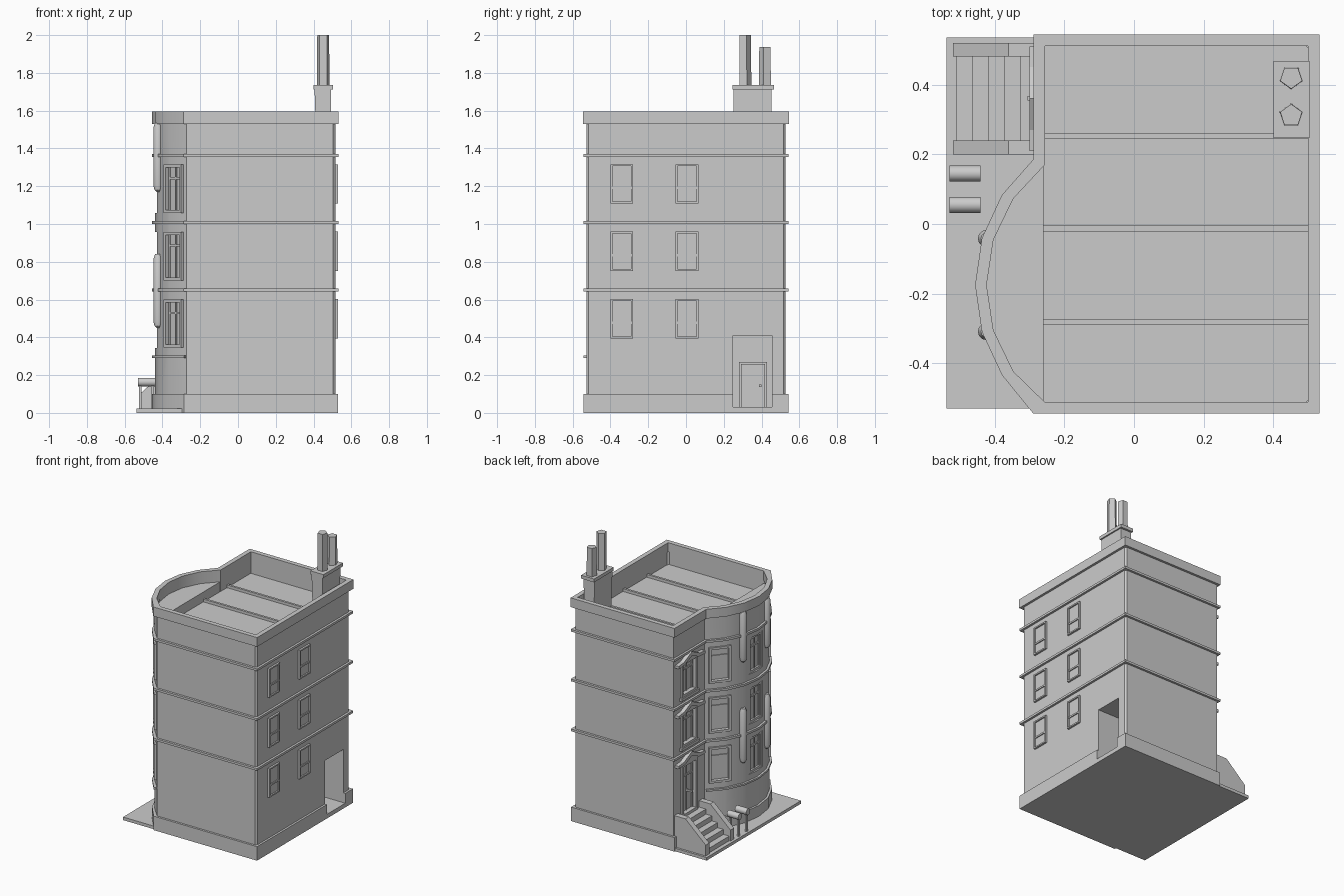
import bpy, bmesh
from math import sin, cos, acos, pi, radians
from mathutils import Matrix, Vector

if "Cube" in bpy.data.objects:
    bpy.data.objects.remove(bpy.data.objects["Cube"])

CX, CY, R = 0.016, -0.175, 0.455          # bay arc centre and wall radius
X0, X1, Y = -0.272, 0.515, 0.527          # wall planes


def finish(name, bm, smooth=False):
    bmesh.ops.recalc_face_normals(bm, faces=bm.faces[:])
    me = bpy.data.meshes.new(name)
    bm.to_mesh(me)
    bm.free()
    ob = bpy.data.objects.new(name, me)
    bpy.context.collection.objects.link(ob)
    if smooth:
        bpy.ops.object.select_all(action='DESELECT')
        ob.select_set(True)
        bpy.context.view_layer.objects.active = ob
        bpy.ops.object.shade_smooth_by_angle(angle=radians(32))
    return ob


def box(bm, lo, hi, mat=Matrix()):
    lo, hi = Vector(lo), Vector(hi)
    m = mat @ Matrix.Translation((lo + hi) / 2) @ Matrix.Diagonal((*(hi - lo), 1))
    bmesh.ops.create_cube(bm, size=1, matrix=m)


def boxes(name, *pairs):
    bm = bmesh.new()
    for lo, hi in pairs:
        box(bm, lo, hi)
    return finish(name, bm)


def prism(name, pts, vec, smooth=False):
    bm = bmesh.new()
    f = bm.faces.new([bm.verts.new(p) for p in pts])
    r = bmesh.ops.extrude_face_region(bm, geom=[f], use_keep_orig=True)
    bmesh.ops.translate(bm, vec=vec, verts=[v for v in r['geom'] if isinstance(v, bmesh.types.BMVert)])
    return finish(name, bm, smooth)


def lathe(name, profile, loc, n, smooth=True, turn=0.0):
    bm = bmesh.new()
    rings = [[bm.verts.new((loc[0] + r * cos(turn + 2 * pi * i / n), loc[1] + r * sin(turn + 2 * pi * i / n), z))
              for i in range(n)] for r, z in profile]
    for a, b in zip(rings, rings[1:]):
        for i in range(n):
            bm.faces.new((a[i], a[(i + 1) % n], b[(i + 1) % n], b[i]))
    bm.faces.new(rings[0])
    bm.faces.new(rings[-1])
    return finish(name, bm, smooth)


def arc(d):
    # six-segment bay curve, offset outward by d
    a = acos((CX - X0 + d) / (R + d))
    pts = [(CX - (R + d) * cos(a * k / 3), CY + (R + d) * sin(a * k / 3)) for k in range(3, -3, -1)]
    return pts + [(X0 - d, -Y - d)]


def outline(d, c=0.0):
    x, y = X1 + d, Y + d
    right = [(x - c, -y), (x, -y + c), (x, y - c), (x - c, y)] if c else [(x, -y), (x, y)]
    return right + [(X0 - d, y)] + arc(d)


def slab(name, pts, z0, z1):
    return prism(name, [(*p, z0) for p in pts], (0, 0, z1 - z0), True)


def ring(name, d_out, d_in, z0, z1, c=0.0):
    bm = bmesh.new()
    loops = [[bm.verts.new((*p, z)) for p in outline(d, c)]
             for d, z in ((d_out, z0), (d_out, z1), (d_in, z1), (d_in, z0))]
    n = len(loops[0])
    for k in range(4):
        a, b = loops[k], loops[(k + 1) % 4]
        for i in range(n):
            bm.faces.new((a[i], a[(i + 1) % n], b[(i + 1) % n], b[i]))
    return finish(name, bm, True)


cut = bmesh.new()


def window(name, at, ang, w, z0, z1, front, pane, rail, t=0.016, muntin=False):
    # local axes: x outward, y along the wall
    m = Matrix.Translation((*at, 0)) @ Matrix.Rotation(ang, 4, 'Z')
    h = w / 2
    bm = bmesh.new()
    for s in (-1, 1):
        a, b = sorted((s * h, s * (h - t)))
        box(bm, (-0.045, a, z0), (front, b, z1), m)
    for a in (z0, z1 - t):
        box(bm, (-0.045, -h + t, a), (front, h - t, a + t), m)
    zr = z0 + (z1 - z0) * rail
    box(bm, (-0.045, -h + t, z0 + t), (pane, h - t, z1 - t), m)
    box(bm, (pane - 0.005, -h + t, zr - 0.006), (pane + 0.007, h - t, zr + 0.006), m)
    if muntin:
        for y in (-h + t + 0.006, 0, h - t - 0.006):
            box(bm, (pane - 0.005, y - 0.005, z0 + t), (pane + 0.006, y + 0.005, z1 - t), m)
    if pane < 0:
        e = t / 2 if front > 0 else -0.001
        box(cut, (-0.038, -h + e, z0 + e), (0.05, h - e, z1 - e), m)
    return finish(name, bm)


# Windows on all storeys
for i in range(3):
    z = 0.345 + 0.357 * i
    for k in (-1, 0, 1):
        t = radians(38) * k
        window(f"bay_window_{i}_{k + 1}", (CX - R * cos(t), CY + R * sin(t)), pi - t,
               0.15, z, z + 0.255, 0.006 if k else -0.012, -0.02 if k else -0.026, 0.72, muntin=k < 1)
    for k, y in enumerate((-0.34, 0.005)):
        window(f"side_window_{i}_{k}", (X1, y), 0, 0.12, z + 0.05, z + 0.257, 0.014, 0.004, 0.4, t=0.01)
    # Entrance wall: windows above, door below, each with a gabled hood
    if i:
        window(f"entrance_window_{i}", (X0, 0.36), pi, 0.17, z, z + 0.255, 0.01, -0.02, 0.7, muntin=True)
        boxes(f"entrance_sill_{i}", ((-0.29, 0.26, z - 0.02), (-0.26, 0.46, z)))
    hood = z + 0.235
    prism(f"gable_hood_{i}", [(-0.3, 0.36 + u, hood + v) for u, v in
          ((-0.15, 0), (-0.15, 0.02), (-0.09, 0.026), (0, 0.07), (0.09, 0.026), (0.15, 0.02), (0.15, 0),
           (0.08, 0.004), (0, 0.04), (-0.08, 0.004))], (0.04, 0, 0))
    prism(f"gable_panel_{i}", [(-0.288, 0.36 + u, hood + v) for u, v in
          ((-0.1, 0), (0.1, 0), (0, 0.045))], (0.03, 0, 0))

window("front_door", (X0, 0.36), pi, 0.18, 0.2, 0.58, 0.012, -0.02, 0.72, t=0.02, muntin=True)
boxes("front_door_knob", ((-0.305, 0.355, 0.36), (-0.25, 0.367, 0.372)))

# Body and plinth, with window and service-door recesses cut out
box(cut, (0.3, 0.25, 0.03), (0.6, 0.455, 0.41))
cutter = finish("cutter", cut)
cutter.hide_render = True
body = slab("wall_body", outline(0, 0.012), 0.01, 1.44)
plinth = slab("plinth", outline(0.015), 0.0, 0.1)
for ob in (body, plinth):
    mod = ob.modifiers.new("recess", 'BOOLEAN')
    mod.object, mod.operation, mod.solver = cutter, 'DIFFERENCE', 'EXACT'
    bpy.context.view_layer.objects.active = ob
    bpy.ops.object.modifier_apply(modifier=mod.name)
bpy.data.objects.remove(cutter)

# Service door at the back of the right-hand recess
boxes("service_door", ((0.29, 0.28, 0.03), (0.312, 0.43, 0.27)), ((0.3, 0.292, 0.03), (0.32, 0.418, 0.258)),
      ((0.315, 0.387, 0.138), (0.332, 0.399, 0.15)))

# String courses, parapet and roof
for i, z in enumerate((0.643, 1.0, 1.355)):
    ring(f"string_course_{i}", 0.016, -0.01, z, z + 0.016)
slab("bay_course", arc(0.015) + [(-0.262, -0.5), (-0.262, 0.15)], 0.29, 0.303)
ring("parapet_wall", 0.0, -0.013, 1.4, 1.535, 0.012)
ring("parapet_coping", 0.017, -0.016, 1.53, 1.596)
slab("bay_roof", arc(-0.012), 1.4, 1.51)
boxes("roof_ribs", *[((-0.26, y - 0.008, 1.43), (0.5, y + 0.008, 1.46)) for y in (0.253, -0.013, -0.28)])

# Half-round bay ornaments
for k in (-1, 1):
    t = radians(16.9) * k
    for j, (a, b) in enumerate(((0.45, 0.84), (1.17, 1.535))):
        lathe(f"bay_ornament_{j}_{k + 1}", [(0.008, a), (0.019, a + 0.01), (0.025, a + 0.035),
              (0.025, b - 0.025), (0.016, b)], (CX - 0.459 * cos(t), CY + 0.459 * sin(t)), 12)
        if j:  # keep the upper ones clear of the roof interior
            ob = bpy.data.objects[f"bay_ornament_{j}_{k + 1}"]
            n = Vector((-cos(t), sin(t), 0))
            c = Vector((CX, CY, 0)) + n * 0.449
            bm = bmesh.new()
            bm.from_mesh(ob.data)
            bmesh.ops.bisect_plane(bm, geom=bm.verts[:] + bm.edges[:] + bm.faces[:],
                                   plane_co=c, plane_no=n, clear_inner=True)
            bm.to_mesh(ob.data)
            bm.free()

# Chimney with two five-sided pots
prism("chimney_stack", [(x, 0.252, z) for x, z in
      ((0.415, 1.42), (0.49, 1.42), (0.493, 1.72), (0.405, 1.72))], (0, 0.2, 0))
boxes("chimney_cap", ((0.4, 0.247, 1.712), (0.503, 0.467, 1.736)))
for i, (y, top) in enumerate(((0.311, 2.0), (0.421, 1.937))):
    lathe(f"chimney_pot_{i}", [(0.035, 1.73), (0.033, top)], (0.451, y), 5, False, pi / 2 if i == 0 else -pi / 2)

# Pavement and front steps with sloping side walls
boxes("pavement", ((-0.538, -0.53, 0), (-0.26, 0.535, 0.022)))
boxes("front_steps", *[((-0.51 + 0.046 * i, 0.23, 0.0), (-0.26, 0.49, 0.055 + 0.036 * i)) for i in range(5)])
for i, y in enumerate((0.2, 0.48)):
    prism(f"step_wall_{i}", [(x, y, z) for x, z in ((-0.265, 0.01), (-0.52, 0.01), (-0.52, 0.1),
          (-0.36, 0.245), (-0.265, 0.245))], (0, 0.04, 0))

# Two small drums on legs beside the steps
for i, y in enumerate((0.055, 0.145)):
    bm = bmesh.new()
    bmesh.ops.create_cone(bm, cap_ends=True, segments=16, radius1=0.023, radius2=0.023, depth=0.09,
                          matrix=Matrix.Translation((-0.485, y, 0.163)) @ Matrix.Rotation(pi / 2, 4, 'Y'))
    for x in (-0.517, -0.453):
        box(bm, (x - 0.007, y - 0.008, 0.015), (x + 0.007, y + 0.008, 0.15))
    finish(f"drum_stand_{i}", bm, True)
